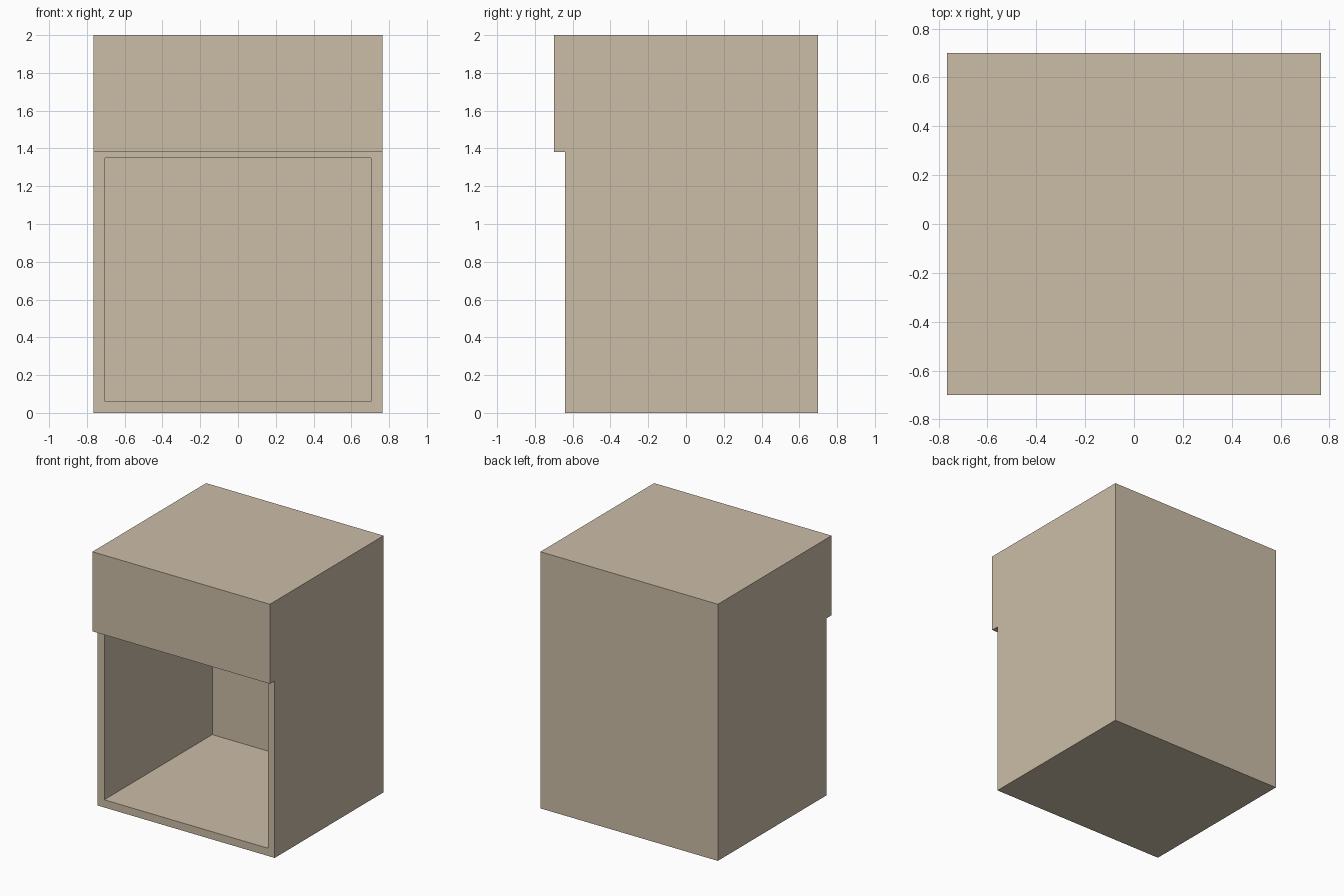
import bpy
import bmesh
from mathutils import Vector

if "Cube" in bpy.data.objects:
    bpy.data.objects.remove(bpy.data.objects["Cube"])

WIDTH, HEIGHT = 1.53, 2.0
FRONT, BACK = -0.64, 0.70      # carcass depth range
PANEL = 0.06                   # board thickness
NICHE_TOP, NICHE_BACK = 1.35, 0.69
DRAWER_BOTTOM, DRAWER_FRONT = 1.38, -0.70

beige = bpy.data.materials.new("beige_laminate")
beige.diffuse_color = (0.60, 0.51, 0.39, 1.0)
beige.use_nodes = True
beige.node_tree.nodes["Principled BSDF"].inputs["Base Color"].default_value = beige.diffuse_color


def box_bmesh(lo, hi):
    """Box between two opposite corners."""
    lo, hi = Vector(lo), Vector(hi)
    bm = bmesh.new()
    bmesh.ops.create_cube(bm, size=1.0)
    bmesh.ops.scale(bm, vec=hi - lo, verts=bm.verts)
    bmesh.ops.translate(bm, vec=(lo + hi) / 2, verts=bm.verts)
    return bm


def finish(name, bm):
    bmesh.ops.recalc_face_normals(bm, faces=bm.faces)
    mesh = bpy.data.meshes.new(name)
    bm.to_mesh(mesh)
    bm.free()
    mesh.materials.append(beige)
    obj = bpy.data.objects.new(name, mesh)
    bpy.context.collection.objects.link(obj)
    return obj


# Carcass: box with an open niche pushed in from the front
bm = box_bmesh((-WIDTH / 2, FRONT, 0), (WIDTH / 2, BACK, HEIGHT))
bm.normal_update()
front = min(bm.faces, key=lambda f: f.normal.y)
bmesh.ops.inset_region(bm, faces=[front], thickness=PANEL, use_even_offset=True)
for v in front.verts:
    if v.co.z > HEIGHT / 2:
        v.co.z = NICHE_TOP
inner = bmesh.ops.extrude_discrete_faces(bm, faces=[front])["faces"][0]
for v in inner.verts:
    v.co.y = NICHE_BACK
finish("cabinet_carcass", bm)

# Drawer front: thick slab standing proud of the carcass
finish("drawer_front", box_bmesh((-WIDTH / 2, DRAWER_FRONT, DRAWER_BOTTOM),
                                 (WIDTH / 2, FRONT, HEIGHT)))
